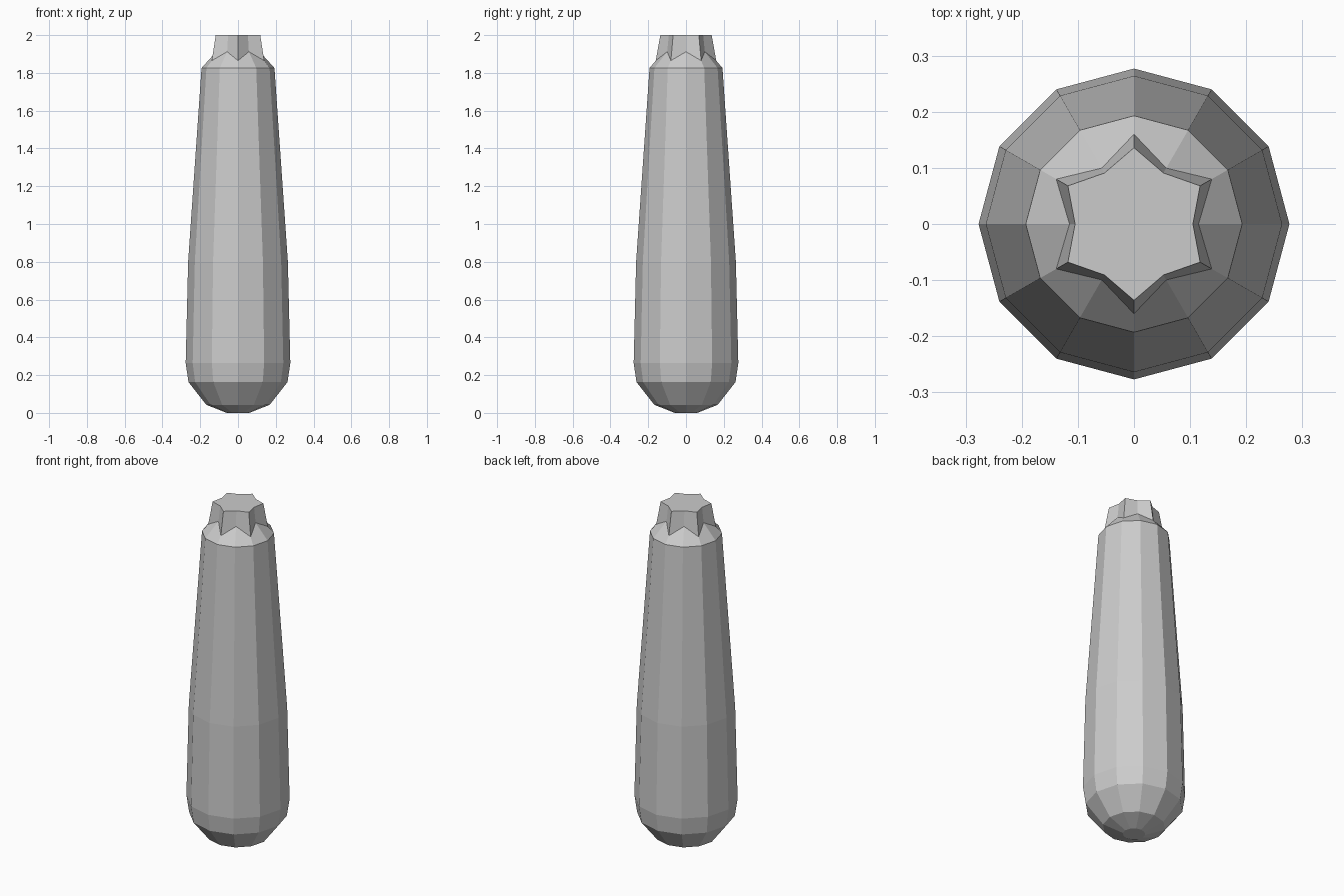
import bpy
import bmesh
from math import cos, sin, pi

cube = bpy.data.objects.get("Cube")
if cube:
    bpy.data.objects.remove(cube)

# Single grey finish
grey = bpy.data.materials.new("plain grey")
grey.use_nodes = True
colour = (0.6, 0.6, 0.6, 1)
grey.diffuse_color = colour
grey.node_tree.nodes["Principled BSDF"].inputs["Base Color"].default_value = colour

SIDES = 12


def ring(bm, even, odd):
    """Twelve points; even and odd ones have their own (radius, height)."""
    verts = []
    for i in range(SIDES):
        r, z = odd if i % 2 else even
        a = 2 * pi * i / SIDES
        verts.append(bm.verts.new((r * cos(a), r * sin(a), z)))
    return verts


def loft(name, levels, cap_bottom=False, cap_top=False):
    bm = bmesh.new()
    rings = [ring(bm, even, odd) for even, odd in levels]
    for low, high in zip(rings, rings[1:]):
        for i in range(SIDES):
            j = (i + 1) % SIDES
            bm.faces.new((low[i], low[j], high[j], high[i]))
    if cap_bottom:
        bm.faces.new(rings[0][::-1])
    if cap_top:
        bm.faces.new(rings[-1])
    mesh = bpy.data.meshes.new(name)
    bm.to_mesh(mesh)
    bm.free()
    mesh.materials.append(grey)
    obj = bpy.data.objects.new(name, mesh)
    bpy.context.collection.objects.link(obj)
    return obj


# Tapered body with a rounded lower end
profile = [(0.06, 0), (0.168, 0.043), (0.262, 0.163), (0.277, 0.263),
           (0.264, 0.8), (0.193, 1.826)]
loft("tapered_body", [(p, p) for p in profile], cap_bottom=True)

# Shoulder closing in to the star-shaped neck
star_base = ((0.115, 1.912), (0.16, 1.865))
loft("shoulder", [(profile[-1], profile[-1]), star_base])

# Six-pointed star neck
star_top = ((0.105, 2), (0.136, 2))
loft("star_neck", [star_base, star_top], cap_top=True)
